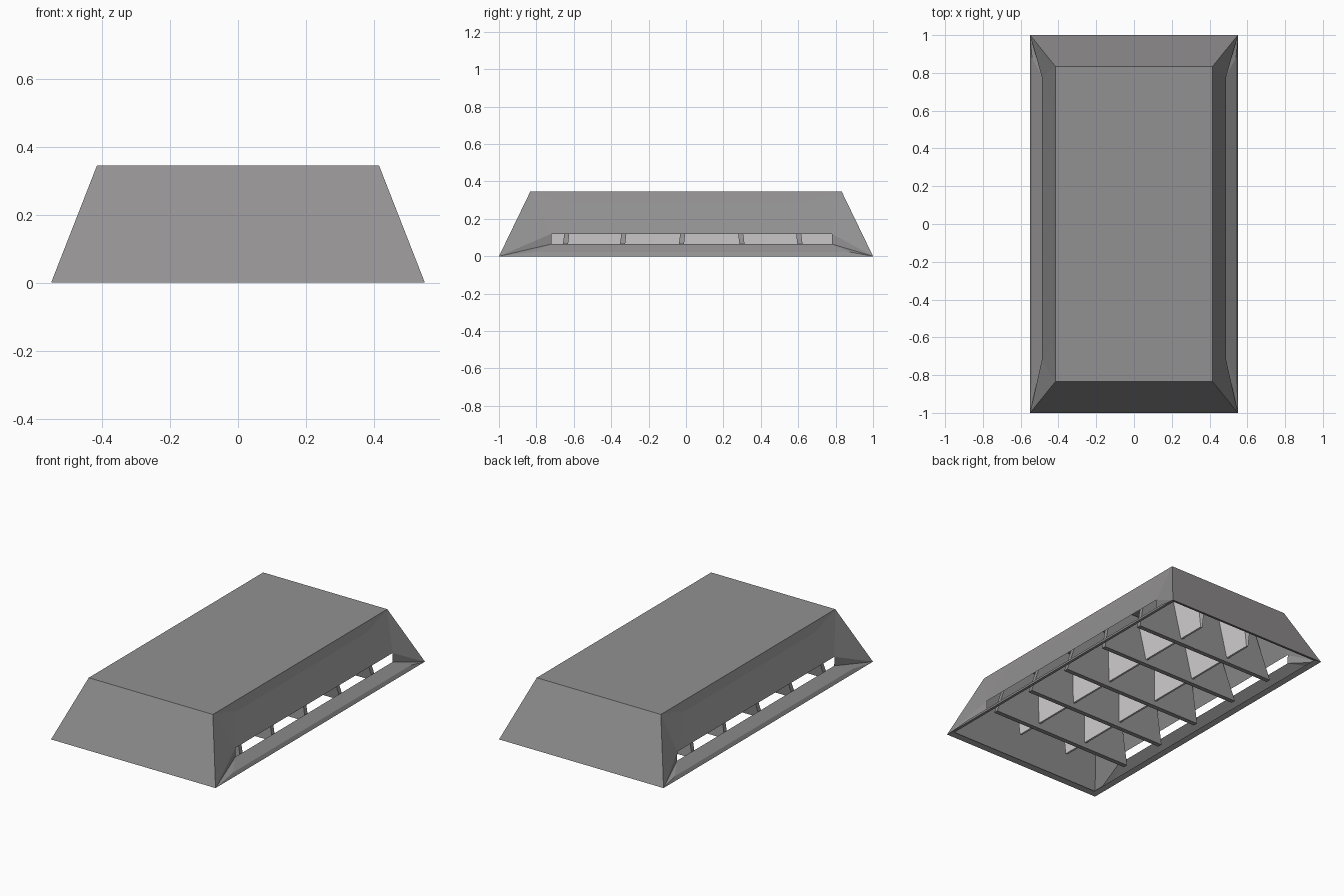
import bpy

if "Cube" in bpy.data.objects:
    bpy.data.objects.remove(bpy.data.objects["Cube"])

def material(name, v):
    m = bpy.data.materials.new(name)
    m.diffuse_color = (v, v * 0.975, v * 0.985, 1)
    m.use_nodes = True
    m.node_tree.nodes["Principled BSDF"].inputs["Base Color"].default_value = m.diffuse_color
    return m

GREY = material("dark_grey", 0.29)
LIGHT = material("light_grey", 0.65)

def mesh(name, verts, faces, mat):
    me = bpy.data.meshes.new(name)
    me.from_pydata(verts, [], faces)
    me.update()
    me.materials.append(mat)
    ob = bpy.data.objects.new(name, me)
    bpy.context.collection.objects.link(ob)
    return ob

def prism(name, a, b, mat):
    """Solid lofted between two matching four-point sections."""
    f = [(3, 2, 1, 0), (4, 5, 6, 7)]
    f += [(i, (i + 1) % 4, 4 + (i + 1) % 4, 4 + i) for i in range(4)]
    return mesh(name, a + b, f, mat)

X0, Y0, X1, Y1, H = 0.55, 1.0, 0.415, 0.833, 0.345

# Top plate and the two sloping end walls
mesh("hood_top_and_ends",
     [(-X0, -Y0, 0), (X0, -Y0, 0), (X0, Y0, 0), (-X0, Y0, 0),
      (-X1, -Y1, H), (X1, -Y1, H), (X1, Y1, H), (-X1, Y1, H)],
     [(4, 5, 6, 7), (0, 1, 5, 4), (2, 3, 7, 6)], GREY)

# Long side walls, slightly recessed, with an upright open slot above a sloping lip
YA, YB = -0.72, 0.78
for s, side in ((1, "right"), (-1, "left")):
    v = [(X0, -Y0, 0), (X0, Y0, 0), (X1, Y1, H), (X1, -Y1, H),
         (0.488, YA, 0.12), (0.488, YB, 0.12),
         (0.487, YA, 0.065), (0.487, YB, 0.065),
         (0.54, YA - 0.1, 0.022), (0.54, YB + 0.1, 0.022),
         (0.43, -0.62, 0.29), (0.43, 0.62, 0.29)]
    f = [(0, 1, 9, 8), (8, 9, 7, 6), (4, 5, 11, 10), (10, 11, 2, 3),
         (0, 8, 6), (0, 6, 4), (0, 4, 3), (4, 10, 3),
         (1, 7, 9), (1, 5, 7), (1, 2, 5), (5, 2, 11)]
    if s < 0:
        f = [tuple(reversed(q)) for q in f]
    mesh(side + "_side_wall", [(s * x, y, z) for x, y, z in v], f, GREY)

# Narrow rim around the bottom opening
R = 0.03
mesh("bottom_rim",
     [(-X0, -Y0, 0), (X0, -Y0, 0), (X0, Y0, 0), (-X0, Y0, 0),
      (-X0 + R, -Y0 + R, 0.012), (X0 - R, -Y0 + R, 0.012),
      (X0 - R, Y0 - R, 0.012), (-X0 + R, Y0 - R, 0.012)],
     [(i, 4 + i, 4 + (i + 1) % 4, (i + 1) % 4) for i in range(4)], GREY)

# Tall cross slats whose ends show in the side slots
for i, y in enumerate((-0.63, -0.325, -0.01, 0.285, 0.595)):
    k = 0.02 if y < 0 else -0.02
    ends = []
    for s in (-1, 1):
        xb, xt = s * 0.482, s * 0.40
        ends.append([(xb, y - k - 0.014, 0.02), (xb, y - k + 0.014, 0.02),
                     (xt, y + k + 0.012, 0.335), (xt, y + k - 0.012, 0.335)])
    prism("cross_slat_%d" % (i + 1), ends[0], ends[1], GREY)

# Light V-shaped baffles running lengthwise between the slats
for s, side in ((1, "right"), (-1, "left")):
    ends = []
    for y, zt in ((-0.8, 0.3), (0.8, 0.3)):
        x = s * 0.17
        ends.append([(x - 0.006, y, 0.05), (x + 0.006, y, 0.05),
                     (x + 0.035, y, zt), (x - 0.035, y, zt)])
    prism(side + "_baffle", ends[0], ends[1], LIGHT)
